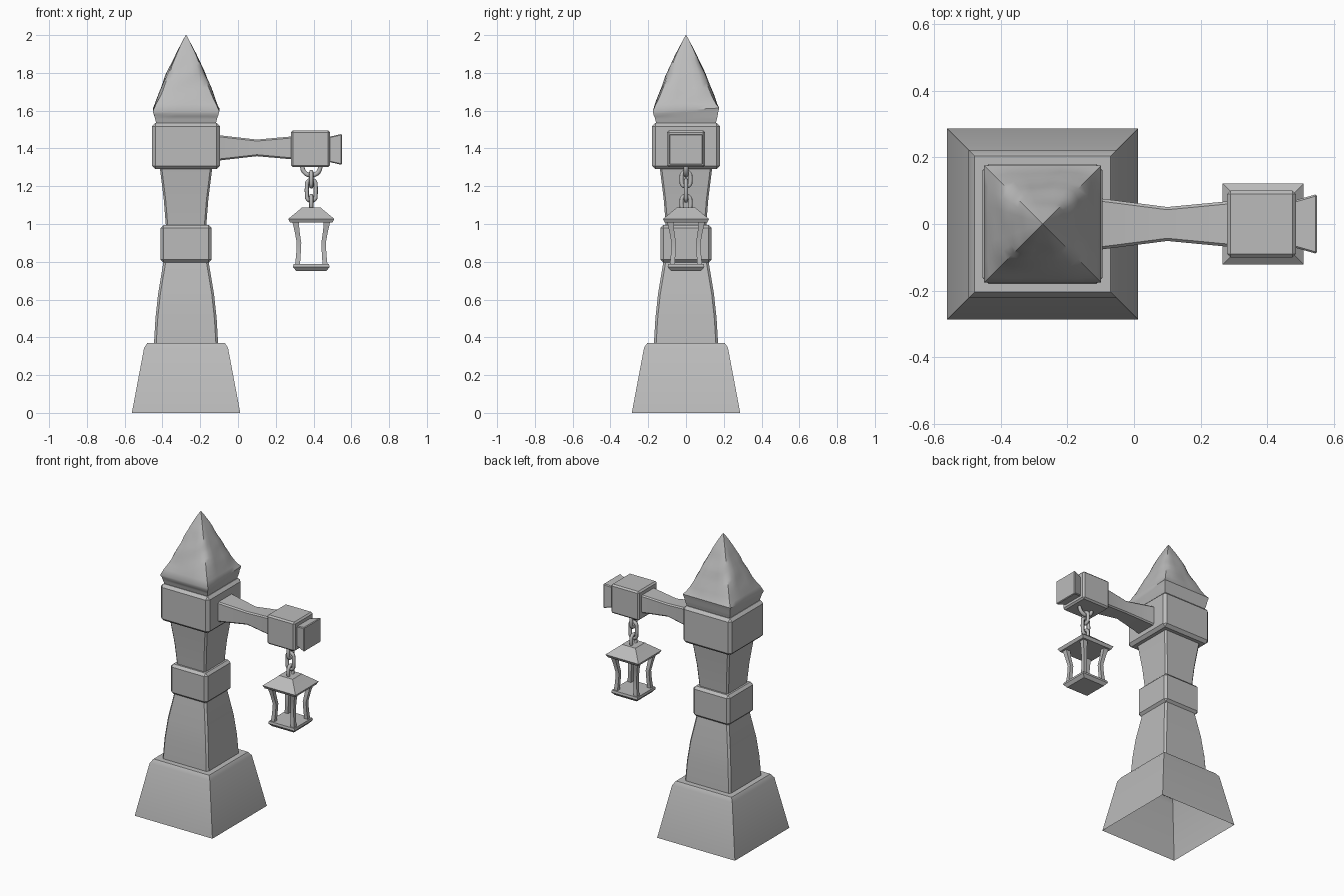
import bpy, bmesh, math
from mathutils import Vector, Matrix, noise

if "Cube" in bpy.data.objects:
    bpy.data.objects.remove(bpy.data.objects["Cube"])

stone = bpy.data.materials.new("stone grey")
stone.use_nodes = True
GREY = (0.5, 0.5, 0.5, 1)
stone.diffuse_color = GREY
stone.node_tree.nodes["Principled BSDF"].inputs["Base Color"].default_value = GREY

COLUMN = Vector((-0.275, 0, 0))
LAMP = Vector((0.388, 0, 0))
SIGNS = [(-1, -1), (1, -1), (1, 1), (-1, 1)]


def finish(name, bm, angle=30):
    bmesh.ops.recalc_face_normals(bm, faces=bm.faces)
    mesh = bpy.data.meshes.new(name)
    bm.to_mesh(mesh)
    bm.free()
    mesh.materials.append(stone)
    ob = bpy.data.objects.new(name, mesh)
    bpy.context.collection.objects.link(ob)
    bpy.ops.object.select_all(action='DESELECT')
    ob.select_set(True)
    bpy.context.view_layer.objects.active = ob
    bpy.ops.object.shade_smooth_by_angle(angle=math.radians(angle))
    return ob


def loft(rings, origin, along_x=False, bevel=0, bottom=True, top=True):
    """Square sections (position, half width, half depth, shift) along z or x."""
    bm = bmesh.new()
    loops = []
    for pos, u, v, *shift in rings:
        s = shift[0] if shift else 0
        pts = [(pos, a * u, b * v) if along_x else (s + a * u, s + b * v, pos)
               for a, b in SIGNS]
        loops.append([bm.verts.new(origin + Vector(p)) for p in pts])
    for low, high in zip(loops, loops[1:]):
        for i in range(4):
            j = (i + 1) % 4
            bm.faces.new((low[i], low[j], high[j], high[i]))
    if bottom:
        bm.faces.new(loops[0])
    if top:
        bm.faces.new(loops[-1])
    bmesh.ops.recalc_face_normals(bm, faces=bm.faces)
    if bevel:
        edges = [e for e in bm.edges if e.is_manifold and e.calc_face_angle() > 0.9]
        bmesh.ops.bevel(bm, geom=edges, offset=bevel, segments=1, affect='EDGES')
    return bm


def square(*pairs):
    return [(z, h, h) for z, h in pairs]


# Hollow plinth, open underneath
finish("plinth", loft(square((0, 0.287), (0.345, 0.222), (0.37, 0.205), (0.37, 0.155)),
                      COLUMN, bottom=False, top=False))

# Column shafts and bands
finish("lower_shaft", loft(square((0.365, 0.17), (0.5, 0.162), (0.63, 0.148), (0.81, 0.118)),
                           COLUMN, bevel=0.012, bottom=False, top=False))
finish("middle_band", loft(square((0.795, 0.135), (0.995, 0.135)), COLUMN, bevel=0.016))
finish("upper_shaft", loft(square((0.98, 0.106), (1.13, 0.118), (1.3, 0.139)),
                           COLUMN, bevel=0.01, bottom=False, top=False))
finish("head_block", loft(square((1.29, 0.18), (1.535, 0.18)), COLUMN, bevel=0.018))

# Roughly hewn pointed cap
cap = loft(square((1.53, 0.157), (1.605, 0.176), (1.78, 0.109), (1.9, 0.055), (2.0, 0.002)), COLUMN)
bmesh.ops.subdivide_edges(cap, edges=cap.edges[:], cuts=5, use_grid_fill=True)
for v in cap.verts:
    d = v.co - COLUMN
    if 1.62 < d.z < 1.98:
        fade = math.sin(math.pi * (d.z - 1.605) / 0.395)
        corner = min(abs(d.x), abs(d.y)) / max(abs(d.x), abs(d.y), 0.001)
        k = 1 - fade * (0.13 * corner ** 4 + 0.08 * noise.noise(v.co * 11))
        v.co.x = COLUMN.x + d.x * k
        v.co.y = d.y * k
    elif 1.58 < d.z < 1.62:
        v.co.z += 0.05 * d.y
finish("pointed_cap", cap, 40)

# Side arm with end block and flared stop
ARM = Vector((0, 0, 1.403))
finish("arm", loft([(-0.11, 0.078, 0.068), (0.1, 0.051, 0.044), (0.29, 0.069, 0.061)],
                   ARM, along_x=True, bevel=0.008))
finish("arm_block", loft([(0.28, 0.1, 0.097), (0.487, 0.1, 0.097)],
                         ARM - Vector((0, 0, 0.005)), along_x=True, bevel=0.01))
finish("arm_stop", loft([(0.48, 0.07, 0.066), (0.55, 0.09, 0.082)],
                        ARM - Vector((0, 0, 0.008)), along_x=True, bevel=0.005))


# Chain of upright links, turned alternately
def link(name, z, half_width, half_height, turned, wire=0.011):
    bpy.ops.mesh.primitive_torus_add(major_segments=20, minor_segments=8,
                                     major_radius=half_width - wire, minor_radius=wire)
    ob = bpy.context.object
    ob.name = name
    stretch = half_height - half_width
    for v in ob.data.vertices:
        if abs(v.co.y) > 0.001:
            v.co.y += math.copysign(stretch, v.co.y)
    ob.data.transform(Matrix.Translation(LAMP + Vector((0, 0, z)))
                      @ Matrix.Rotation(math.pi / 2 if turned else 0, 4, 'Z')
                      @ Matrix.Rotation(math.pi / 2, 4, 'X'))
    ob.data.materials.append(stone)
    bpy.ops.object.shade_smooth()


link("hanger_ring", 1.305, 0.06, 0.06, False, 0.012)
link("chain_link_top", 1.237, 0.035, 0.05, True)
link("chain_link_middle", 1.178, 0.035, 0.066, False)
link("chain_link_bottom", 1.11, 0.035, 0.05, True)

# Lantern
finish("lantern_roof", loft(square((1.008, 0.112), (1.027, 0.122), (1.08, 0.057), (1.087, 0.05)), LAMP))
finish("lantern_base", loft(square((0.752, 0.08), (0.772, 0.097), (0.787, 0.094)), LAMP))
for (sx, sy), place in zip(SIGNS, ("front_right", "front_left", "back_left", "back_right")):
    post = loft([(0.78, 0.013, 0.013, 0.073), (0.84, 0.012, 0.012, 0.068), (0.9, 0.012, 0.012, 0.065),
                 (0.96, 0.013, 0.013, 0.075), (1.012, 0.017, 0.017, 0.083)], Vector())
    bmesh.ops.transform(post, verts=post.verts,
                        matrix=Matrix.Translation(LAMP) @ Matrix.Diagonal((sx, sy, 1, 1)))
    finish("lantern_post_" + place, post)
